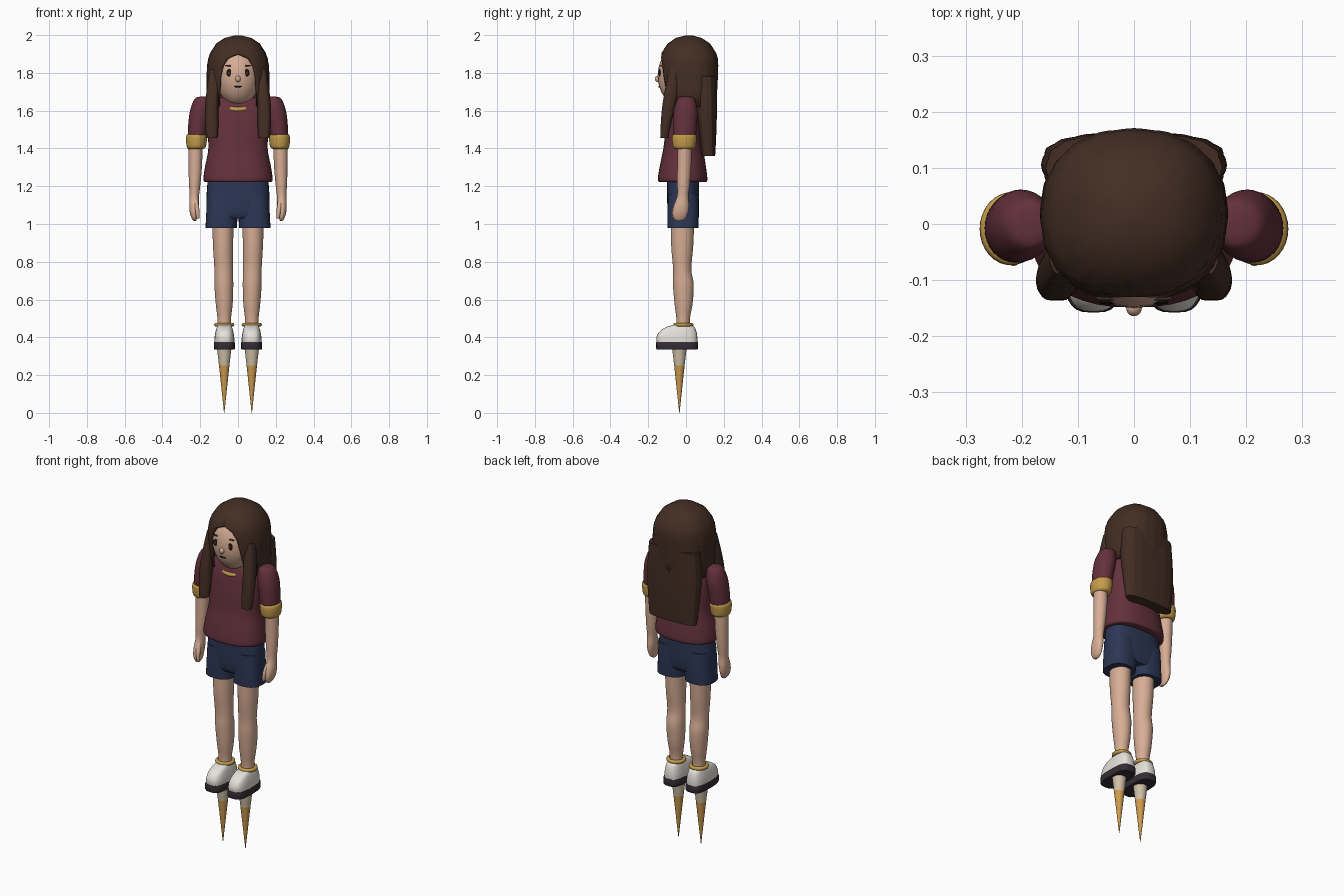
import bpy, bmesh
from math import sin, cos, pi, radians, sqrt, copysign

cube = bpy.data.objects.get("Cube")
if cube:
    bpy.data.objects.remove(cube, do_unlink=True)


def material(name, r, g, b):
    m = bpy.data.materials.new(name)
    m.use_nodes = True
    m.diffuse_color = (r, g, b, 1)
    m.node_tree.nodes["Principled BSDF"].inputs["Base Color"].default_value = (r, g, b, 1)
    return m


HAIR = material("dark brown", .056, .027, .017)
SHIRT = material("maroon", .125, .03, .045)
SHORTS = material("navy", .025, .038, .09)
SKIN = material("skin", .68, .42, .30)
GOLD = material("gold", .55, .33, .07)
WHITE = material("off white", .78, .75, .70)
SOLE = material("dark sole", .035, .027, .035)
ORANGE = material("orange", .62, .33, .08)
CREAM = material("cream", .62, .52, .38)
BLACK = material("black", .012, .009, .008)


def spow(v, p):
    return copysign(abs(v) ** p, v)


def smooth_rings(rings, steps=4):
    """Catmull-Rom interpolation between the key rings."""
    out = []
    for i in range(len(rings) - 1):
        a, b, c, d = (rings[max(0, min(len(rings) - 1, i + k))] for k in (-1, 0, 1, 2))
        for s in range(steps):
            t = s / steps
            out.append([q + .5 * t * (r - p + t * (2 * p - 5 * q + 4 * r - u + t * (3 * (q - r) + u - p)))
                        for p, q, r, u in zip(a, b, c, d)])
    out.append(list(rings[-1]))
    return out


def finish(ob, mat, angle=50):
    ob.data.materials.append(mat)
    ob.data.shade_smooth()
    ob.data.set_sharp_from_angle(angle=radians(angle))
    return ob


def mesh_object(name, bm, mat, angle=50):
    bmesh.ops.recalc_face_normals(bm, faces=bm.faces)
    me = bpy.data.meshes.new(name)
    bm.to_mesh(me)
    bm.free()
    ob = bpy.data.objects.new(name, me)
    bpy.context.collection.objects.link(ob)
    return finish(ob, mat, angle)


def loft(name, mat, rings, side=1, power=2, n=32, steps=4, ripple=0):
    """Closed body from rings of (z, centre x, centre y, radius x, radius y)."""
    bm = bmesh.new()
    loops = []
    for z, cx, cy, rx, ry in smooth_rings(rings, steps):
        loop = []
        for j in range(n):
            a = 2 * pi * j / n
            k = 1 + ripple * cos(a * n / 4)
            loop.append(bm.verts.new((side * (cx + k * rx * spow(cos(a), 2 / power)),
                                      cy + k * ry * spow(sin(a), 2 / power), z)))
        loops.append(loop)
    for p, q in zip(loops, loops[1:]):
        for j in range(n):
            bm.faces.new((p[j], p[(j + 1) % n], q[(j + 1) % n], q[j]))
    bm.faces.new(loops[0])
    bm.faces.new(loops[-1])
    return mesh_object(name, bm, mat)


def ball(name, mat, loc, size, tilt=0):
    bpy.ops.mesh.primitive_uv_sphere_add(segments=24, ring_count=16, radius=1, location=loc,
                                         rotation=(0, tilt, 0))
    ob = bpy.context.object
    ob.name, ob.scale = name, size
    return finish(ob, mat)


def ring(name, mat, loc, major, minor, tilt=0, stretch=1):
    bpy.ops.mesh.primitive_torus_add(major_radius=major, minor_radius=minor, major_segments=32,
                                     minor_segments=10, location=loc, rotation=(tilt, 0, 0))
    ob = bpy.context.object
    ob.name, ob.scale = name, (1, stretch, 1)
    return finish(ob, mat)


# Head and neck
HC, HR = (0, -.03, 1.785), (.117, .12, .16)
ball("head", SKIN, HC, HR)
loft("neck", SKIN, [(1.56, 0, 0, .065, .06), (1.72, 0, 0, .055, .055)])


def face_y(x, z):
    return HC[1] - HR[1] * sqrt(1 - (x / HR[0]) ** 2 - ((z - HC[2]) / HR[2]) ** 2)


# Face details
ball("nose", SKIN, (0, face_y(0, 1.768), 1.768), (.014, .015, .017))
ball("mouth", BLACK, (0, face_y(0, 1.727), 1.727), (.021, .004, .004))
for side, tag in ((1, "left"), (-1, "right")):
    x = side * .047
    y = face_y(x, 1.8)
    ball(tag + "_eye", BLACK, (x, y, 1.8), (.015, .004, .02))
    ball(tag + "_iris", HAIR, (x, y - .003, 1.797), (.007, .003, .01))
    ball(tag + "_eyebrow", HAIR, (x, face_y(x, 1.838), 1.838), (.024, .004, .004), side * -.12)

# Hair cap: open shell with an arched gap for the face
cap = [(1.999, .015, .015, .015, 0), (1.985, .015, .07, .068, 0), (1.955, .015, .115, .112, 0),
       (1.905, .015, .147, .144, 0), (1.88, .015, .156, .152, .055), (1.84, .015, .163, .155, .08),
       (1.78, .015, .166, .153, .094), (1.70, .018, .167, .146, .104), (1.62, .022, .165, .140, .108)]
bm, cols, loops = bmesh.new(), 64, []
for z, cy, rx, ry, gap in cap:
    power = 2 / 2.3
    start = 0
    while rx * spow(sin(start), power) < gap:
        start += .01
    loop = []
    for j in range(cols + 1):
        a = start + (2 * pi - 2 * start) * j / cols
        k = 1 + .006 * cos(20 * a)
        loop.append(bm.verts.new((k * rx * spow(sin(a), power), cy - k * ry * spow(cos(a), power), z)))
    loops.append(loop)
for p, q in zip(loops, loops[1:]):
    for j in range(cols):
        bm.faces.new((p[j], p[j + 1], q[j + 1], q[j]))
bm.faces.new(loops[0])
bmesh.ops.remove_doubles(bm, verts=bm.verts, dist=.0002)
hair = mesh_object("hair_cap", bm, HAIR)
if sum(p.normal.z for p in hair.data.polygons if p.center.z > 1.95) < 0:
    hair.data.flip_normals()
shell = hair.modifiers.new("thickness", "SOLIDIFY")
shell.thickness, shell.offset = .02, -1

# Long hair at the back
loft("back_hair", HAIR, [(1.36, 0, .118, .148, .036), (1.48, 0, .113, .158, .047),
                         (1.62, 0, .105, .164, .058), (1.78, 0, .10, .155, .06)],
     power=2.8, n=64, ripple=.012)

# Shirt body, collar
loft("shirt", SHIRT, [(1.222, 0, -.018, .165, .115), (1.232, 0, -.018, .183, .131),
                      (1.30, 0, -.017, .175, .123), (1.40, 0, -.014, .157, .106),
                      (1.50, 0, -.01, .163, .098), (1.59, 0, -.005, .168, .088),
                      (1.645, 0, 0, .15, .075), (1.672, 0, 0, .09, .06)], power=2.3, n=40)
ring("collar", GOLD, (0, -.014, 1.63), .08, .013, .33, .92)

# Shorts
loft("shorts_hips", SHORTS, [(1.03, 0, -.015, .12, .07), (1.07, 0, -.015, .166, .083),
                             (1.25, 0, -.015, .16, .085)], power=2.6)

for side, tag in ((1, "left"), (-1, "right")):
    # Front lock of hair
    loft(tag + "_front_lock", HAIR, [(1.455, .138, -.115, .029, .022), (1.52, .139, -.108, .034, .027),
                                     (1.62, .139, -.093, .034, .034), (1.72, .132, -.075, .032, .036),
                                     (1.82, .125, -.06, .025, .03)], side, 2.5, 24, ripple=.03)
    # Sleeve and cuff
    loft(tag + "_sleeve", SHIRT, [(1.675, .182, 0, .015, .02), (1.662, .186, 0, .044, .045),
                                  (1.60, .199, -.002, .055, .063), (1.52, .211, -.006, .053, .063),
                                  (1.44, .218, -.008, .049, .058)], side)
    loft(tag + "_cuff", GOLD, [(1.398, .222, -.009, .040, .048), (1.408, .221, -.009, .050, .059),
                               (1.44, .220, -.009, .055, .064), (1.468, .218, -.008, .055, .064),
                               (1.476, .217, -.008, .045, .052)], side)
    # Arm, hand and thumb
    loft(tag + "_arm", SKIN, [(1.43, .226, -.008, .038, .038), (1.32, .226, -.009, .036, .037),
                              (1.22, .229, -.013, .031, .034), (1.15, .231, -.017, .025, .03),
                              (1.10, .233, -.024, .025, .04), (1.06, .234, -.03, .021, .041),
                              (1.03, .231, -.034, .014, .032), (1.016, .229, -.036, .006, .015)], side, n=24)
    loft(tag + "_thumb", SKIN, [(1.13, .224, -.04, .012, .012), (1.08, .217, -.06, .012, .013),
                                (1.035, .212, -.064, .008, .009), (1.028, .212, -.064, .003, .003)], side, n=16)
    # Shorts leg
    loft(tag + "_shorts_leg", SHORTS, [(.978, .089, -.016, .083, .081), (1.06, .085, -.015, .083, .083),
                                       (1.16, .083, -.015, .08, .08)], side, 2.5)
    # Leg
    loft(tag + "_leg", SKIN, [(1.02, .08, -.018, .057, .062), (.88, .079, -.02, .053, .058),
                              (.76, .076, -.02, .049, .048), (.68, .075, -.014, .050, .055),
                              (.58, .073, -.013, .045, .048), (.50, .073, -.015, .036, .036),
                              (.44, .073, -.015, .036, .036)], side)
    # Sock band, shoe and sole
    ring(tag + "_sock_band", GOLD, (side * .073, -.014, .467), .043, .0105)
    loft(tag + "_shoe", WHITE, [(.368, .072, -.047, .053, .107), (.40, .072, -.048, .052, .108),
                                (.43, .072, -.043, .047, .098), (.452, .072, -.032, .041, .078),
                                (.465, .072, -.02, .035, .052)], side, 2.9)
    loft(tag + "_sole", SOLE, [(.335, .072, -.047, .053, .108), (.342, .072, -.047, .056, .111),
                               (.370, .072, -.047, .056, .111), (.376, .072, -.047, .054, .109)],
         side, 3.2, steps=1)
    # Two-colour spike under the foot
    loft(tag + "_spike_top", CREAM, [(.34, .073, -.035, .038, .038), (.25, .073, -.035, .0275, .0275)],
         side, steps=1)
    loft(tag + "_spike_tip", ORANGE, [(.25, .073, -.035, .0275, .0275), (0, .073, -.035, .001, .001)],
         side, steps=1)
